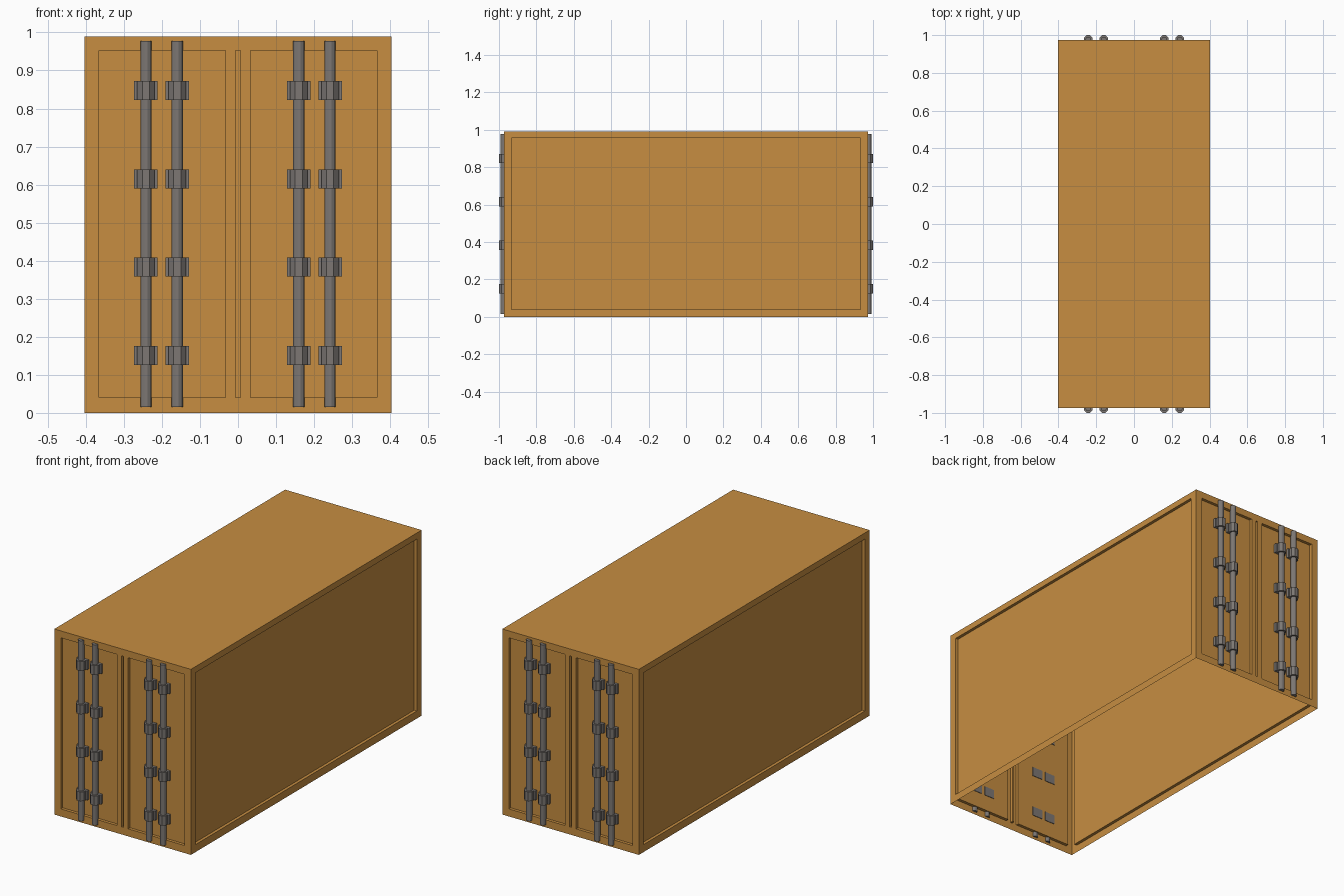
import bpy, bmesh, math
from mathutils import Vector, Matrix

if "Cube" in bpy.data.objects:
    bpy.data.objects.remove(bpy.data.objects["Cube"])

W, L, H = 0.403, 0.973, 0.99   # half width, half length, height
DEPTH = 0.016                  # panel recess


def material(name, rgb):
    m = bpy.data.materials.new(name)
    m.diffuse_color = (*rgb, 1)
    m.use_nodes = True
    m.node_tree.nodes["Principled BSDF"].inputs["Base Color"].default_value = m.diffuse_color
    return m


ochre = material("ochre paint", (0.57, 0.27, 0.053))
steel = material("grey steel", (0.205, 0.187, 0.175))


def finish(bm, name, mat):
    me = bpy.data.meshes.new(name)
    bm.to_mesh(me)
    bm.free()
    me.materials.append(mat)
    ob = bpy.data.objects.new(name, me)
    bpy.context.collection.objects.link(ob)
    return ob


def wall(bm, n, dist, half, cols, z0, z1):
    """Thin wall facing n, with recessed panels over the column ranges."""
    n = Vector(n)
    up = Vector((0, 0, 1))
    t = up.cross(n)
    us = sorted({-half, half, *[u for c in cols for u in c]})
    vs = [0, z0, z1, H]
    panels = []
    grid = [[bm.verts.new(n * dist + t * u + up * v) for v in vs] for u in us]
    for i in range(len(us) - 1):
        for j in range(3):
            f = bm.faces.new((grid[i][j], grid[i + 1][j],
                              grid[i + 1][j + 1], grid[i][j + 1]))
            if j == 1 and (us[i], us[i + 1]) in cols:
                panels.append(f)
    for f in bmesh.ops.extrude_discrete_faces(bm, faces=panels)["faces"]:
        bmesh.ops.translate(bm, verts=f.verts, vec=-n * DEPTH)


# container shell, open underneath
bm = bmesh.new()
doors = [(-0.365, -0.033), (-0.006, 0.006), (0.033, 0.365)]
for s in (-1, 1):
    wall(bm, (0, s, 0), L, W, doors, 0.04, 0.953)
    wall(bm, (s, 0, 0), W, L, [(-0.933, 0.933)], 0.04, 0.957)
bm.faces.new([bm.verts.new((x * W, y * L, H))
              for x, y in ((-1, -1), (1, -1), (1, 1), (-1, 1))])
bmesh.ops.remove_doubles(bm, verts=bm.verts, dist=1e-5)
finish(bm, "container_shell", ochre)


def cylinder(bm, x, y, z0, z1, r, sides):
    turn = Matrix.Rotation(math.pi / sides, 4, 'Z')
    bmesh.ops.create_cone(
        bm, cap_ends=True, segments=sides, depth=z1 - z0,
        radius1=r / math.cos(math.pi / sides), radius2=r / math.cos(math.pi / sides),
        matrix=Matrix.Translation((x, y, (z0 + z1) / 2)) @ turn)


# locking rods and their brackets on both ends
for s, end in ((-1, "front"), (1, "back")):
    rods, brackets = bmesh.new(), bmesh.new()
    for x in (-0.242, -0.16, 0.16, 0.242):
        cylinder(rods, x, s * 0.976, 0.015, 0.978, 0.0148, 12)
        for k in range(4):
            z = 0.151 + k * 0.232
            cylinder(brackets, x, s * 0.977, z - 0.025, z + 0.025, 0.023, 8)
            # mounting flange
            bmesh.ops.create_cube(
                brackets, size=1,
                matrix=Matrix.Translation((x, s * 0.963, z)) @
                Matrix.Diagonal((0.062, 0.018, 0.05, 1)))
    finish(rods, end + "_locking_rods", steel)
    finish(brackets, end + "_rod_brackets", steel)
